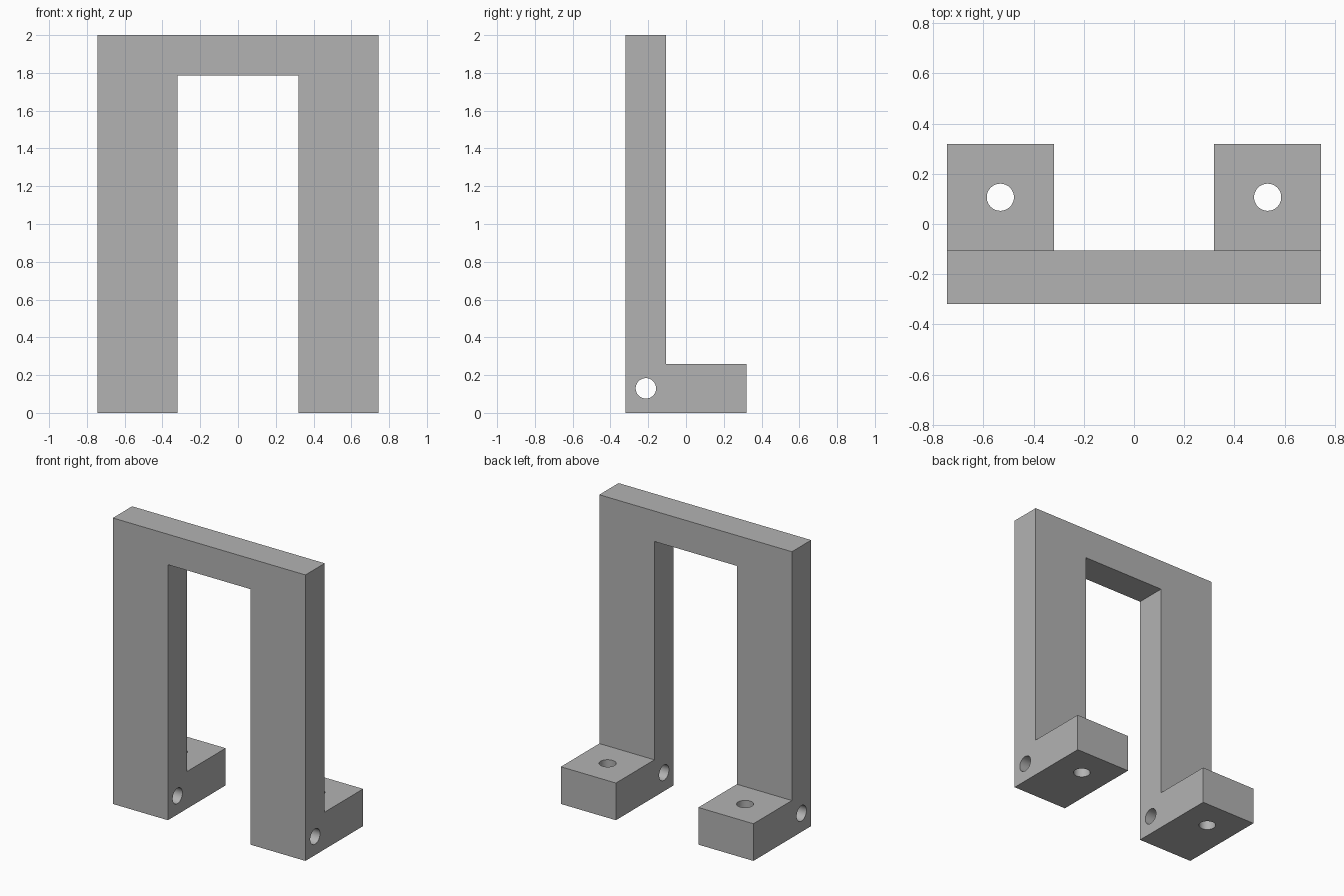
import bpy, bmesh
from math import pi

if "Cube" in bpy.data.objects:
    bpy.data.objects.remove(bpy.data.objects["Cube"], do_unlink=True)

HALF_W, INNER, DEPTH = 0.745, 0.319, 0.319
WALL_BACK, FOOT_TOP, BEAM_BOTTOM, TOP = -0.106, 0.26, 1.787, 2.0
BORE = 0.054

grey = bpy.data.materials.new("plain grey")
grey.use_nodes = True
colour = (0.45, 0.45, 0.45, 1)
grey.diffuse_color = colour
grey.node_tree.nodes["Principled BSDF"].inputs["Base Color"].default_value = colour

# L-shaped side profile extruded across the full width
profile = [(-DEPTH, 0), (DEPTH, 0), (DEPTH, FOOT_TOP),
           (WALL_BACK, FOOT_TOP), (WALL_BACK, TOP), (-DEPTH, TOP)]
bm = bmesh.new()
face = bm.faces.new([bm.verts.new((-HALF_W, y, z)) for y, z in profile])
side = bmesh.ops.extrude_face_region(bm, geom=[face])["geom"]
bmesh.ops.translate(bm, vec=(2 * HALF_W, 0, 0),
                    verts=[v for v in side if isinstance(v, bmesh.types.BMVert)])
bmesh.ops.recalc_face_normals(bm, faces=bm.faces)
mesh = bpy.data.meshes.new("bracket_frame")
bm.to_mesh(mesh)
bm.free()
mesh.materials.append(grey)
frame = bpy.data.objects.new("bracket_frame", mesh)
bpy.context.collection.objects.link(frame)


def cut(name):
    """Subtract the active primitive from the frame, then discard it."""
    cutter = bpy.context.object
    cutter.name = name
    cutter.hide_render = True
    cutter.data.materials.append(grey)
    mod = frame.modifiers.new(name, "BOOLEAN")
    mod.operation, mod.solver, mod.object = "DIFFERENCE", "EXACT", cutter
    bpy.ops.object.select_all(action="DESELECT")
    frame.select_set(True)
    bpy.context.view_layer.objects.active = frame
    bpy.ops.object.modifier_apply(modifier=name)
    bpy.data.objects.remove(cutter, do_unlink=True)


# Opening between the two legs
bpy.ops.mesh.primitive_cube_add(size=2, location=(0, 0, BEAM_BOTTOM - 1))
bpy.context.object.scale = (INNER, 1, 1)
cut("leg_opening")

# Cross bore through both legs
bpy.ops.mesh.primitive_cylinder_add(vertices=48, radius=BORE, depth=2,
                                    location=(0, (WALL_BACK - DEPTH) / 2, FOOT_TOP / 2),
                                    rotation=(0, pi / 2, 0))
cut("cross_bore")

# Vertical screw hole in each foot
for x_sign in (-1, 1):
    bpy.ops.mesh.primitive_cylinder_add(
        vertices=48, radius=BORE, depth=1,
        location=(x_sign * (HALF_W + INNER) / 2, (WALL_BACK + DEPTH) / 2, 0))
    cut("foot_hole")

# Smooth bores, sharp block edges
bpy.ops.object.shade_smooth_by_angle(angle=pi / 6)
